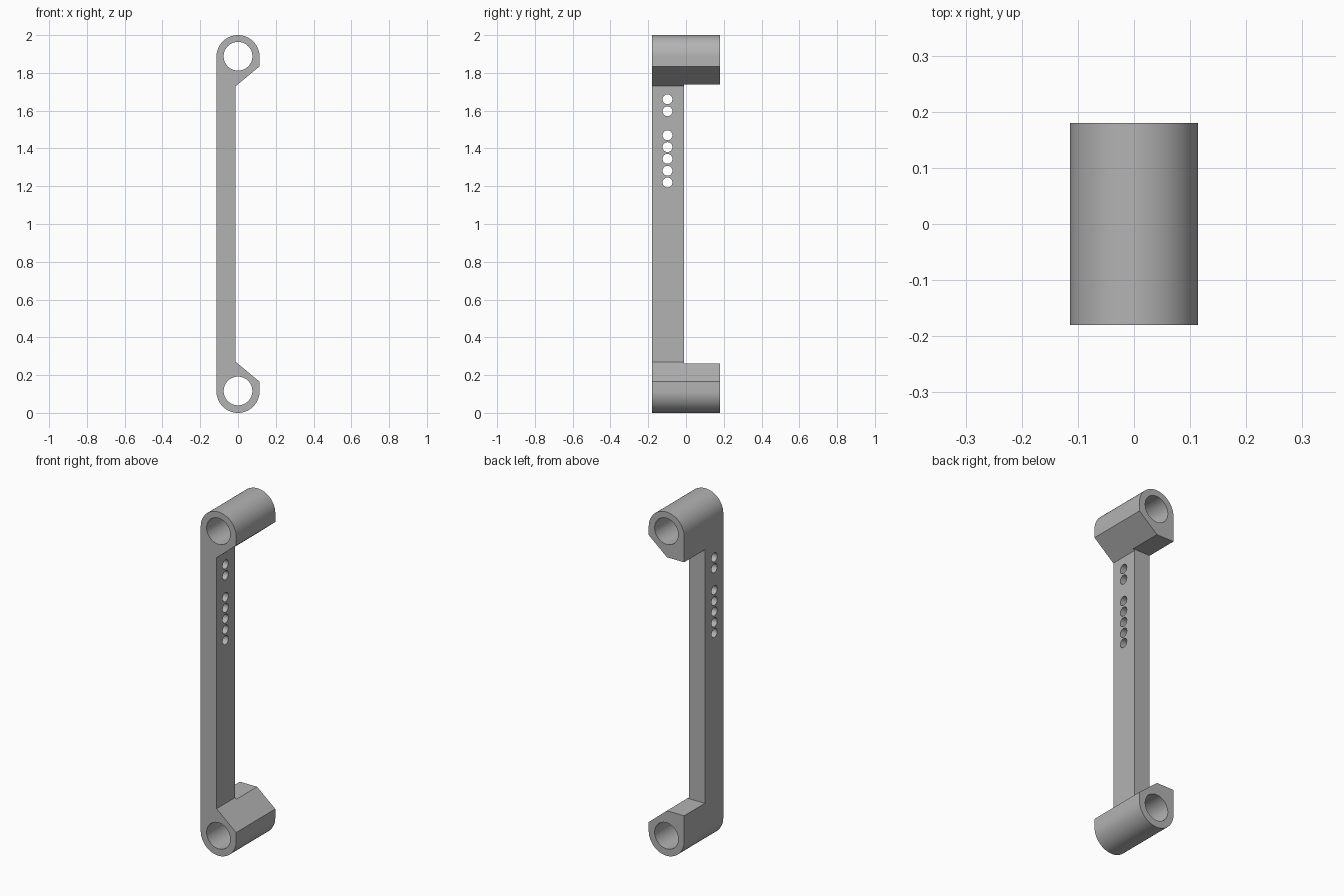
import bpy, bmesh
from math import sin, cos, pi, radians
from mathutils import Matrix, Vector

cube = bpy.data.objects.get("Cube")
if cube:
    bpy.data.objects.remove(cube, do_unlink=True)

HALF_DEPTH = 0.18
RADIUS = 0.114
LOW, HIGH = RADIUS, 2 - RADIUS
BAR_BACK = -0.01

grey = bpy.data.materials.new("plain grey")
grey.use_nodes = True
colour = (0.45, 0.45, 0.45, 1)
grey.diffuse_color = colour
grey.node_tree.nodes["Principled BSDF"].inputs["Base Color"].default_value = colour


def make_object(name, bm):
    bmesh.ops.recalc_face_normals(bm, faces=bm.faces[:])
    mesh = bpy.data.meshes.new(name)
    bm.to_mesh(mesh)
    bm.free()
    mesh.materials.append(grey)
    obj = bpy.data.objects.new(name, mesh)
    bpy.context.collection.objects.link(obj)
    return obj


def add_rod(bm, centre, radius, length, axis):
    turn = Matrix.Rotation(radians(90), 4, axis)
    bmesh.ops.create_cone(bm, cap_ends=True, segments=64, radius1=radius,
                          radius2=radius, depth=length,
                          matrix=Matrix.Translation(centre) @ turn)


# Side outline: rounded lower end, sloped shoulder, then the mirrored upper end
steps = 40
lower = [(-RADIUS * cos(pi * i / steps), LOW - RADIUS * sin(pi * i / steps))
         for i in range(steps + 1)]
lower += [(RADIUS, 0.165), (-0.012, 0.27)]
outline = lower + [(x, 2 - z) for x, z in reversed(lower)]

bm = bmesh.new()
face = bm.faces.new([bm.verts.new((x, -HALF_DEPTH, z)) for x, z in outline])
swept = bmesh.ops.extrude_face_region(bm, geom=[face])["geom"]
bmesh.ops.translate(bm, vec=(0, 2 * HALF_DEPTH, 0),
                    verts=[v for v in swept if isinstance(v, bmesh.types.BMVert)])
handle = make_object("handle_bracket", bm)

# Cutter: gap behind the bar, end bores and the row of small holes
bm = bmesh.new()
gap = Matrix.Translation((0, BAR_BACK + 0.25, 1)) @ Matrix.Diagonal((0.5, 0.5, 1.475, 1))
bmesh.ops.create_cube(bm, size=1, matrix=gap)
for z in (LOW + 0.002, HIGH + 0.002):
    add_rod(bm, Vector((0, 0, z)), 0.076, 0.6, 'X')
for z in (1.66, 1.597, 1.47, 1.407, 1.345, 1.282, 1.22):
    add_rod(bm, Vector((-0.06, -0.098, z)), 0.026, 0.3, 'Y')
cutter = make_object("cutter", bm)
cutter.hide_render = True

cut = handle.modifiers.new("cut", 'BOOLEAN')
cut.operation = 'DIFFERENCE'
cut.solver = 'EXACT'
cut.object = cutter
bpy.context.view_layer.objects.active = handle
bpy.ops.object.select_all(action='DESELECT')
handle.select_set(True)
bpy.ops.object.modifier_apply(modifier=cut.name)
bpy.data.objects.remove(cutter, do_unlink=True)

bpy.ops.object.shade_smooth_by_angle(angle=radians(30))
